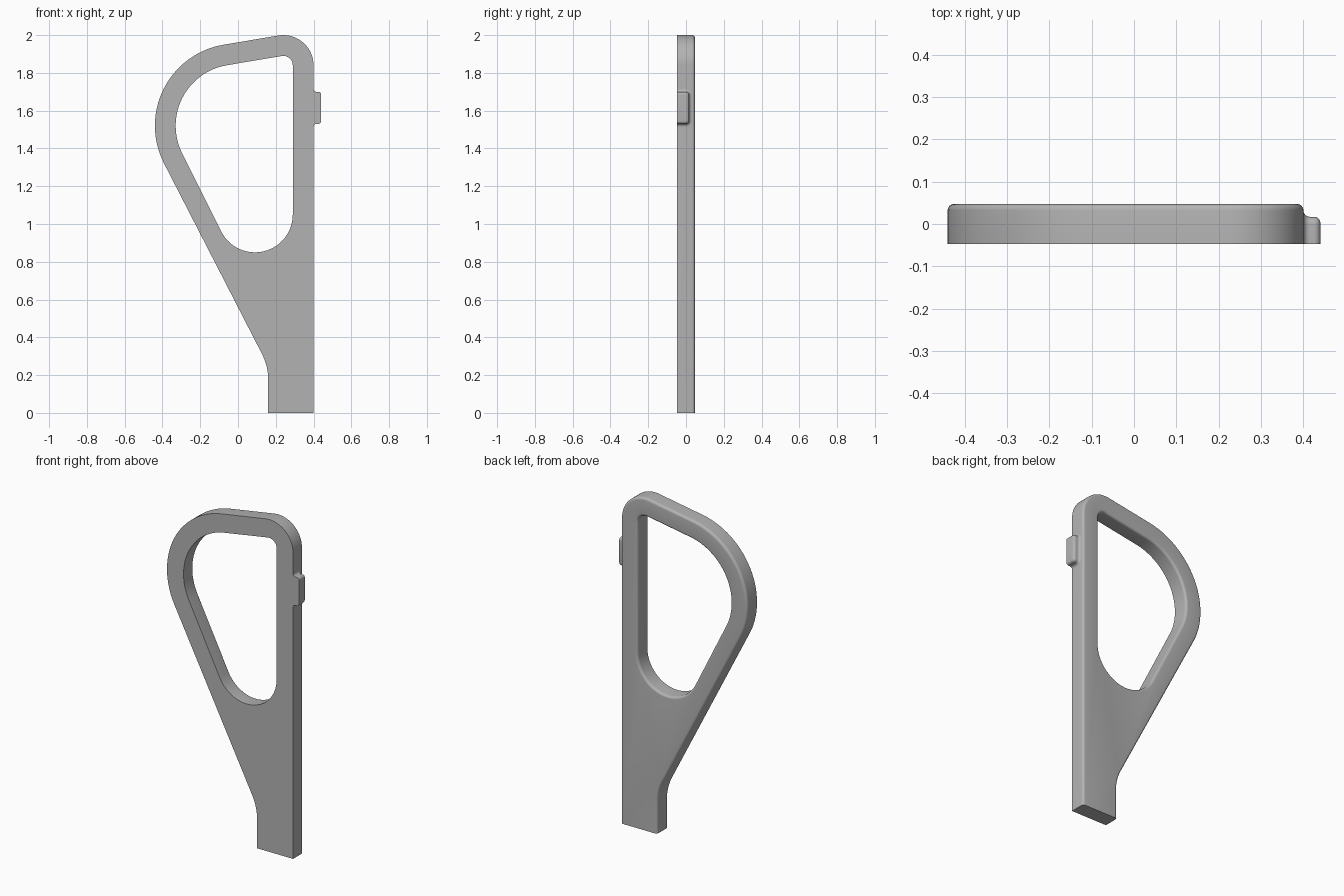
import bpy, bmesh
from math import sin, cos, radians, pi

if "Cube" in bpy.data.objects:
    bpy.data.objects.remove(bpy.data.objects["Cube"])

HALF = 0.047     # half thickness of the plate
ROUND = 0.015    # radius of the rounded back edges
LEAN = 27.2      # tilt of the slanted side, degrees

grey = bpy.data.materials.new("plain grey")
grey.use_nodes = True
colour = (0.45, 0.45, 0.45, 1)
grey.diffuse_color = colour
grey.node_tree.nodes["Principled BSDF"].inputs["Base Color"].default_value = colour


def arc(cx, cy, r, start, end, steps):
    angles = [radians(start + (end - start) * i / steps) for i in range(steps + 1)]
    return [(cx + r * cos(a), cy + r * sin(a)) for a in angles]


def outer_outline(d):
    # outside edge, moved inwards by d except at the flat bottom
    return ([(0.16 + d, 0), (0.40 - d, 0)]
            + arc(0.24, 1.84, 0.16 - d, 0, 100, 20)
            + arc(-0.005, 1.52, 0.435 - d, 100, 180 + LEAN, 28)
            + arc(-0.14, 0.175, 0.30 + d, LEAN, 0, 8))


def hole_outline(d):
    # edge of the opening, widened by d
    return (arc(0.24, 1.84, 0.05 + d, 0, 100, 14)
            + arc(-0.005, 1.52, 0.325 + d, 100, 180 + LEAN, 28)
            + arc(0.09, 1.05, 0.20 + d, 180 + LEAN, 360, 28))


def skin(bm, loops):
    # wall of quads through a stack of matching closed loops
    rings = [[bm.verts.new(p) for p in loop] for loop in loops]
    for a, b in zip(rings, rings[1:]):
        for i in range(len(a)):
            j = (i + 1) % len(a)
            bm.faces.new((a[i], a[j], b[j], b[i]))
    return rings


def ring_edges(bm, ring):
    return [bm.edges.get((ring[i - 1], ring[i])) for i in range(len(ring))]


def finish(bm, name):
    bmesh.ops.recalc_face_normals(bm, faces=bm.faces)
    mesh = bpy.data.meshes.new(name)
    bm.to_mesh(mesh)
    bm.free()
    mesh.materials.append(grey)
    obj = bpy.data.objects.new(name, mesh)
    bpy.context.collection.objects.link(obj)
    bpy.ops.object.select_all(action="DESELECT")
    obj.select_set(True)
    bpy.context.view_layer.objects.active = obj
    bpy.ops.object.shade_smooth_by_angle(angle=radians(35))


# Plate with the opening: sharp front edges, rounded back edges
turns = [i * pi / 12 for i in range(7)]
layers = [(-HALF, 0)] + [(HALF - ROUND + ROUND * sin(t), ROUND * (1 - cos(t))) for t in turns]
bm = bmesh.new()
walls = [skin(bm, [[(x, y, z) for x, z in outline(d)] for y, d in layers])
         for outline in (outer_outline, hole_outline)]
for end in (0, -1):
    edges = [e for rings in walls for e in ring_edges(bm, rings[end])]
    bmesh.ops.triangle_fill(bm, edges=edges, use_beauty=True)
finish(bm, "handle_plate")

# Side tab: flares into the plate and rounds off at its tip
SIDE, TIP, BACK, LOW, HIGH, CORNER = 0.40, 0.44, 0.017, 1.53, 1.70, 0.018


def tab_section(x, grow):
    r = CORNER + grow
    back = BACK - CORNER
    points = ([(-HALF, LOW - grow)]
              + arc(back, LOW + CORNER, r, -90, 0, 6)
              + arc(back, HIGH - CORNER, r, 0, 90, 6)
              + [(-HALF, HIGH + grow)])
    return [(x, y, z) for y, z in points]


flare = [(SIDE + ROUND * (1 - cos(t)), ROUND * (1 - sin(t))) for t in turns]
tip = [(TIP - ROUND + ROUND * sin(t), -ROUND * (1 - cos(t))) for t in turns]
bm = bmesh.new()
rings = skin(bm, [tab_section(x, g) for x, g in flare + tip])
bm.faces.new(rings[-1])
finish(bm, "side_tab")
